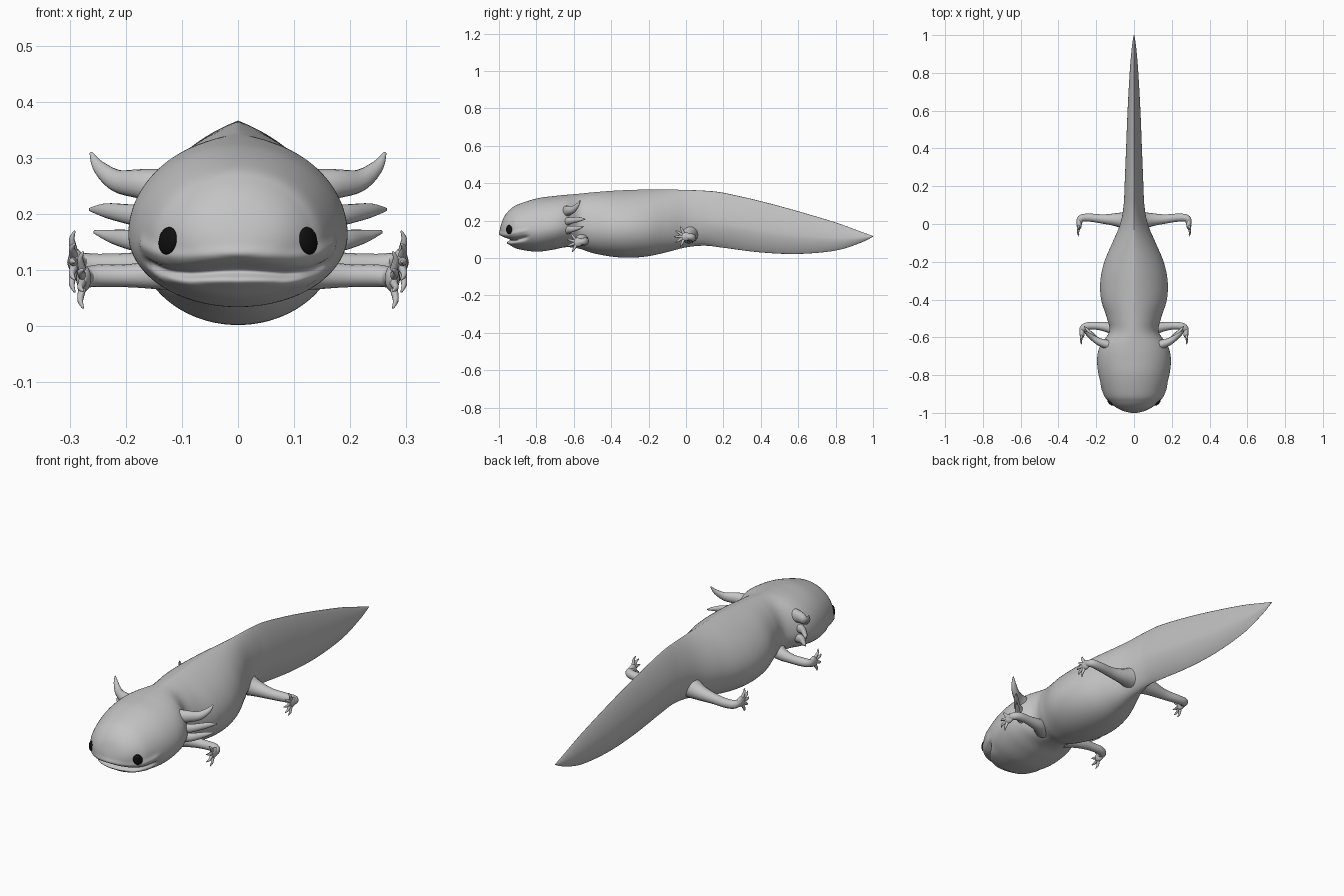
import bpy, bmesh
from math import sin, cos, pi, exp, radians
from mathutils import Vector, Matrix
from mathutils.bvhtree import BVHTree

if "Cube" in bpy.data.objects:
    bpy.data.objects.remove(bpy.data.objects["Cube"])


def material(name, rgb, rough):
    mat = bpy.data.materials.new(name)
    mat.use_nodes = True
    color = (*rgb, 1)
    mat.diffuse_color = color
    bsdf = mat.node_tree.nodes["Principled BSDF"]
    bsdf.inputs["Base Color"].default_value = color
    bsdf.inputs["Roughness"].default_value = rough
    return mat


skin = material("grey skin", (.55, .55, .55), .6)
black = material("eye black", (.005, .005, .005), .4)


def finish(bm, name, mat):
    bmesh.ops.recalc_face_normals(bm, faces=bm.faces)
    mesh = bpy.data.meshes.new(name)
    bm.to_mesh(mesh)
    bm.free()
    mesh.materials.append(mat)
    mesh.shade_smooth()
    obj = bpy.data.objects.new(name, mesh)
    bpy.context.collection.objects.link(obj)
    return obj


def spline(points, steps, before=None):
    """Catmull-Rom samples through a list of equal-length tuples."""
    pts = [before or points[0]] + list(points) + [points[-1]]
    out = []
    for i in range(1, len(pts) - 2):
        for s in range(steps):
            t = s / steps
            out.append([.5 * (2 * b + (c - a) * t + (2 * a - 5 * b + 4 * c - d) * t * t
                              + (3 * b - a - 3 * c + d) * t ** 3)
                        for a, b, c, d in zip(*pts[i - 1:i + 3])])
    out.append(list(points[-1]))
    return out


def skin_rings(bm, rings):
    """Bridge rings of points into a closed skin."""
    loops = [[bm.verts.new(p) for p in ring] for ring in rings]
    for a, b in zip(loops, loops[1:]):
        for i in range(len(a)):
            j = (i + 1) % len(a)
            bm.faces.new((a[i], a[j], b[j], b[i]))
    bm.faces.new(loops[0])
    bm.faces.new(loops[-1])


def tube(bm, points, ref, side, flat=1, steps=6, sides=16):
    """Tapered tube along (x, y, z, radius) points, flattened along ref."""
    path = spline(points, steps)
    centres = [Vector(p[:3]) for p in path]
    rings = []
    for i, c in enumerate(centres):
        ahead = centres[min(i + 1, len(centres) - 1)]
        tangent = (ahead - centres[max(i - 1, 0)]).normalized()
        u = tangent.cross(Vector(ref)).normalized()
        v = u.cross(tangent)
        ring = []
        for k in range(sides):
            a = 2 * pi * k / sides
            p = c + path[i][3] * (u * cos(a) + v * sin(a) * flat)
            ring.append((p.x * side, p.y, p.z))
        rings.append(ring)
    skin_rings(bm, rings)


def ramp(value, low, high):
    t = min(max((value - low) / (high - low), 0), 1)
    return t * t * (3 - 2 * t)


# Body stations from snout to tail tip: y, half width, bottom, top
stations = [
    (-.996, .002, .139, .141), (-.988, .055, .118, .182), (-.97, .095, .096, .225),
    (-.94, .13, .07, .26), (-.9, .157, .049, .286), (-.8, .187, .034, .318),
    (-.71, .195, .045, .331), (-.64, .177, .058, .338), (-.57, .131, .05, .344),
    (-.5, .143, .027, .351), (-.4, .174, .008, .359), (-.3, .178, .002, .364),
    (-.2, .157, .01, .366), (-.1, .115, .032, .366), (0, .073, .057, .364),
    (.1, .055, .066, .36), (.2, .05, .055, .349), (.4, .042, .03, .304),
    (.6, .034, .022, .25), (.8, .023, .04, .19), (.93, .012, .08, .143),
    (1, .002, .114, .118)]
y1, w1, b1, t1 = stations[1]


def carve_mouth(p):
    """Press in the smiling mouth and swell the lips around it."""
    u = min(abs(p.x) / .17, 1.15)
    height = .1 - .03 * u ** 2 + .048 * u ** 4
    width = .013 - .007 * min(u, 1)
    fade = ramp(-p.y, .835, .87)
    d = p.z - height
    depth = (.034 - .02 * min(u, 1)) * exp(-(d / width) ** 2)
    upper = .006 * exp(-((d - .027) / .013) ** 2)
    lower = .007 * exp(-((d + .02) / .011) ** 2)
    inward = Vector((-p.x, -.75 - p.y, 0)).normalized()
    return p + inward * fade * (depth - upper - lower)


def body_ring(y, w, bottom, top, sides=192):
    middle = bottom + .42 * (top - bottom)
    ridge = .27 * ramp(y, -.68, -.3) + .2 * ramp(y, -.15, .2)
    keel = .45 * ramp(y, -.05, .25)
    ring = []
    for i in range(sides):
        a = 2 * pi * i / sides
        up = sin(a) >= 0
        k = ridge if up else keel
        rise = (1 - k) * abs(sin(a)) + k * (1 - abs(cos(a)))
        z = middle + rise * (top - middle if up else bottom - middle)
        p = Vector((w * cos(a), y, z))
        ring.append(carve_mouth(p) if y < -.83 else p)
    return ring


# Body, head and tail in one skin
bm = bmesh.new()
skin_rings(bm, [body_ring(*s) for s in spline(stations, 9, (y1, -w1, t1, b1))])
bmesh.ops.recalc_face_normals(bm, faces=bm.faces)
surface = BVHTree.FromBMesh(bm)
finish(bm, "body", skin)

# Gill stalks, x y z radius
gills = {
    "upper_gill": [(.11, -.645, .245, .036), (.17, -.63, .253, .027), (.215, -.605, .259, .02),
                   (.247, -.58, .283, .012), (.262, -.565, .309, .003)],
    "middle_gill": [(.13, -.645, .192, .028), (.185, -.625, .198, .019),
                    (.235, -.575, .206, .013), (.264, -.54, .208, .003)],
    "lower_gill": [(.13, -.64, .147, .026), (.185, -.62, .153, .019),
                   (.225, -.58, .16, .012), (.256, -.55, .168, .003)]}

# Leg paths, then fan angles of the toes
legs = {
    "front": ([(.07, -.575, .105, .045), (.125, -.55, .094, .03), (.19, -.54, .09, .021),
               (.245, -.54, .09, .02), (.27, -.553, .087, .018), (.275, -.58, .085, .013)],
              (-62, -22, 15, 52)),
    "hind": ([(.03, .015, .13, .055), (.085, .022, .117, .037), (.16, .026, .109, .025),
              (.24, .034, .108, .021), (.282, .028, .112, .019), (.29, -.005, .115, .013)],
             (-65, -32, 0, 32, 65))}


def build_leg(name, path, fan, side):
    bm = bmesh.new()
    tube(bm, path, (0, 0, 1), side)
    x, y, z, _ = path[-1]
    # Flat palm
    tube(bm, [(x, y + .03, z, .012), (x, y + .012, z, .022),
              (x, y - .01, z, .023), (x, y - .024, z, .008)], (1, 0, 0), side, .55)
    # Pointed toes
    for angle in fan:
        a = radians(angle)
        toe = [(x + out, y - r * cos(a), z + r * sin(a), thick) for r, out, thick in
               ((.006, 0, .01), (.028, .004, .008), (.045, .006, .006), (.06, .001, .002))]
        tube(bm, toe, (1, 0, 0), side, .85, 4, 10)
    finish(bm, name, skin)


for label, side in (("left", 1), ("right", -1)):
    for name, path in gills.items():
        bm = bmesh.new()
        tube(bm, path, (0, 1, 0), side, .8)
        finish(bm, f"{label}_{name}", skin)
    for name, (path, fan) in legs.items():
        build_leg(f"{label}_{name}_leg", path, fan, side)
    # Eye seated on the head surface
    spot, normal, _, _ = surface.ray_cast(Vector((.125 * side, -2, .152)), Vector((0, 1, 0)))
    turn = normal.to_track_quat('Z', 'Y').to_matrix().to_4x4()
    bm = bmesh.new()
    bmesh.ops.create_uvsphere(bm, u_segments=32, v_segments=16, radius=1)
    bm.transform(Matrix.Translation(spot) @ turn @ Matrix.Rotation(.35 * side, 4, 'Z')
                 @ Matrix.Diagonal((.021, .025, .009, 1)))
    finish(bm, f"{label}_eye", black)
